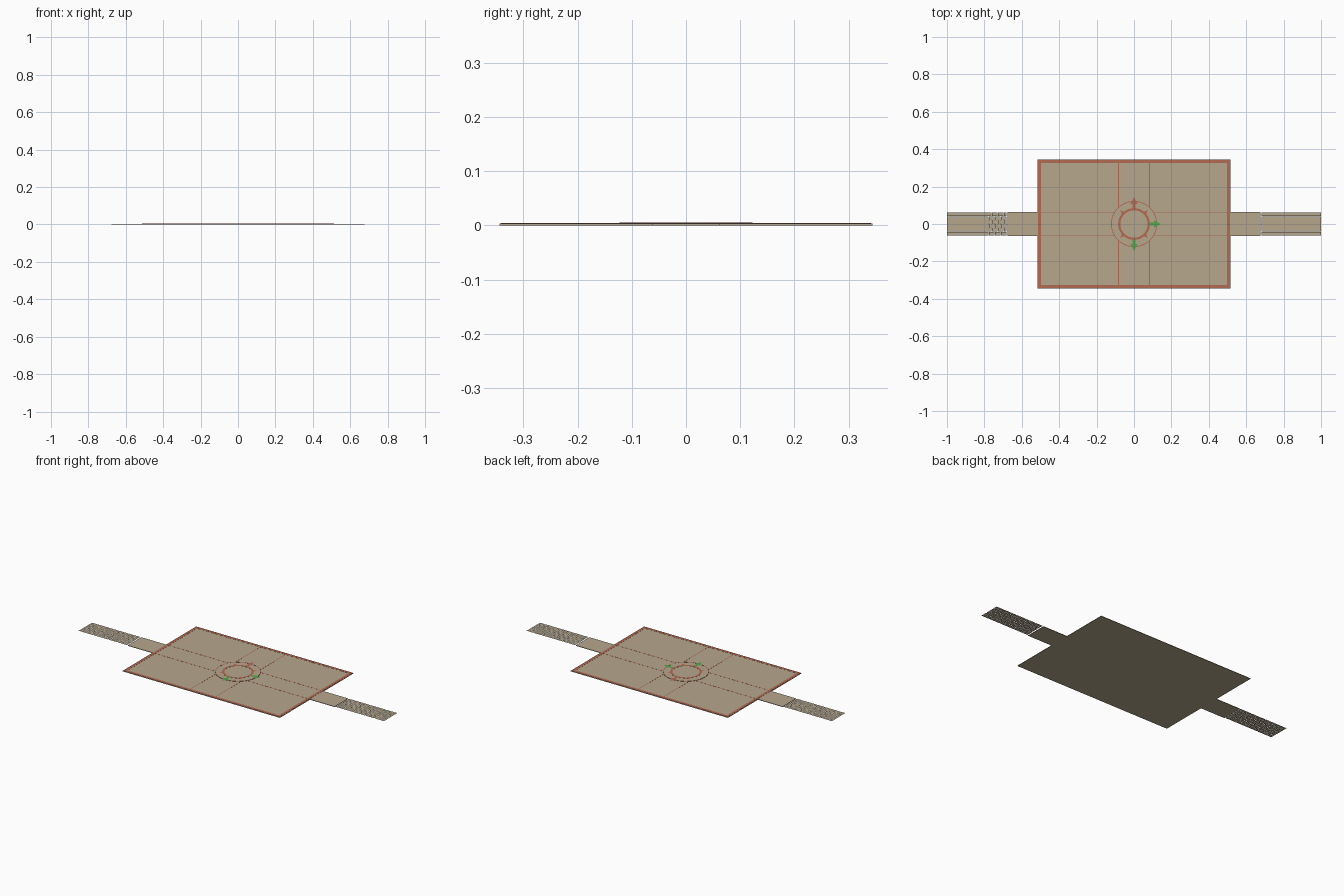
import bpy, bmesh, math

if "Cube" in bpy.data.objects:
    bpy.data.objects.remove(bpy.data.objects["Cube"])


def material(name, rgb):
    m = bpy.data.materials.new(name)
    m.diffuse_color = (*rgb, 1)
    m.use_nodes = True
    m.node_tree.nodes["Principled BSDF"].inputs["Base Color"].default_value = m.diffuse_color
    return m


TAN = material("sandstone", (0.47, 0.39, 0.27))
RED = material("terracotta", (0.45, 0.145, 0.085))
GREEN = material("leaf_green", (0.09, 0.38, 0.075))


def finish(name, bm, mat):
    me = bpy.data.meshes.new(name)
    bm.to_mesh(me)
    bm.free()
    ob = bpy.data.objects.new(name, me)
    me.materials.append(mat)
    bpy.context.collection.objects.link(ob)
    return ob


def add_box(bm, x0, x1, y0, y1, z0, z1):
    r = bmesh.ops.create_cube(bm, size=1)
    for v in r["verts"]:
        v.co = ((x0 + x1) / 2 + v.co.x * (x1 - x0),
                (y0 + y1) / 2 + v.co.y * (y1 - y0),
                (z0 + z1) / 2 + v.co.z * (z1 - z0))


def boxes(name, mat, items):
    bm = bmesh.new()
    for b in items:
        add_box(bm, *b)
    return finish(name, bm, mat)


def pavers(name, x0, x1, y0, y1, z, length=0.04, width=0.021, gap=0.0012):
    """Running-bond field of flat paving stones, clipped to a rectangle."""
    bm = bmesh.new()
    rows = round((y1 - y0) / width)
    w = (y1 - y0) / rows
    g = gap / 2
    for r in range(rows):
        x = x0 - (length / 2 if r % 2 else 0)
        while x < x1 - 0.001:
            a, b = max(x, x0) + g, min(x + length, x1) - g
            c, d = y0 + r * w + g, y0 + (r + 1) * w - g
            if b - a > 0.002:
                bm.faces.new([bm.verts.new(p) for p in
                              ((a, c, z), (b, c, z), (b, d, z), (a, d, z))])
            x += length
    return finish(name, bm, TAN)


def ring(name, r0, r1, z0, z1, mat, n=48):
    """Flat washer with a rectangular section."""
    bm = bmesh.new()
    loops = []
    for i in range(n):
        a = 2 * math.pi * i / n
        loops.append([bm.verts.new((r * math.cos(a), r * math.sin(a), z))
                      for r, z in ((r0, z0), (r1, z0), (r1, z1), (r0, z1))])
    for i in range(n):
        p, q = loops[i], loops[(i + 1) % n]
        for k in range(4):
            j = (k + 1) % 4
            bm.faces.new((p[k], q[k], q[j], p[j]))
    bmesh.ops.recalc_face_normals(bm, faces=bm.faces)
    return finish(name, bm, mat)


def plate(name, outline, angle, z, mat):
    """Flat marker drawn pointing along +x, then turned by angle degrees."""
    a = math.radians(angle)
    bm = bmesh.new()
    bm.faces.new([bm.verts.new((x * math.cos(a) - y * math.sin(a),
                                x * math.sin(a) + y * math.cos(a), z))
                  for x, y in outline])
    return finish(name, bm, mat)


HX, HY = 0.515, 0.344      # plaza half size
ARM, PATH = 0.677, 0.063   # walkway end and half width
TOP = 0.003

# Plaza slab and the two short walkway slabs
boxes("plaza_slab", TAN, [(-HX, HX, -HY, HY, 0, TOP)])
boxes("walkway_slabs", TAN, [(HX, ARM, -PATH, PATH, 0, TOP),
                             (-ARM, -HX, -PATH, PATH, 0, TOP)])

# Paving stones on the slabs, and the loose-laid outer paths
pavers("plaza_pavers", -0.498, 0.498, -0.327, 0.327, TOP + 0.0004, gap=0.0008)
for side, s in (("left", -1), ("right", 1)):
    x0, x1 = sorted((s * HX, s * ARM))
    pavers(side + "_walkway_pavers", x0, x1, -PATH, PATH, TOP + 0.0004, gap=0.0008)
    x0, x1 = sorted((s * 0.682, s * 1.0))
    pavers(side + "_outer_path", x0, x1, -PATH, PATH, TOP, length=0.032)

# Raised border around the plaza
B, W = 0.003, 0.016
bx, by = HX - B, HY - B
boxes("plaza_border", RED, [
    (-bx, bx, by - W, by, TOP - 0.001, 0.004),
    (-bx, bx, -by, -by + W, TOP - 0.001, 0.004),
    (-bx, -bx + W, -by + W, by - W, TOP - 0.001, 0.004),
    (bx - W, bx, -by + W, by - W, TOP - 0.001, 0.004)])

# Thin inlay lines, stopping at the central circle
lines = []
t = 0.002
for sx in (-1, 1):
    for sy in (-1, 1):
        xa, xb = sorted((sx * 0.105, sx * (bx - W)))
        lines.append((xa, xb, sy * PATH - t, sy * PATH + t, TOP - 0.001, 0.0038))
        ya, yb = sorted((sy * 0.09, sy * (by - W)))
        lines.append((sx * 0.083 - t, sx * 0.083 + t, ya, yb, TOP - 0.001, 0.0037))
boxes("inlay_lines", RED, lines)

# Central disc with its rings
bm = bmesh.new()
bmesh.ops.create_cone(bm, cap_ends=True, segments=48, radius1=0.12, radius2=0.12,
                      depth=0.0025)
bmesh.ops.translate(bm, verts=bm.verts, vec=(0, 0, 0.00325))
finish("centre_disc", bm, TAN)
ring("outer_ring", 0.119, 0.123, 0.003, 0.0049, RED)
ring("inner_ring", 0.073, 0.085, 0.003, 0.005, RED)

# Compass markers: large arrows and small diagonal points
arrow = [(0.083, -0.008), (0.108, -0.008), (0.108, -0.019), (0.145, 0),
         (0.108, 0.019), (0.108, 0.008), (0.083, 0.008)]
point = [(0.084, -0.008), (0.104, 0), (0.084, 0.008)]
plate("north_arrow", arrow, 90, 0.0054, RED)
plate("east_arrow", arrow, 0, 0.0054, GREEN)
plate("south_arrow", arrow, -90, 0.0054, GREEN)
for i in range(4):
    plate(f"diagonal_point_{i + 1}", point, 45 + 90 * i, 0.0052, RED)
